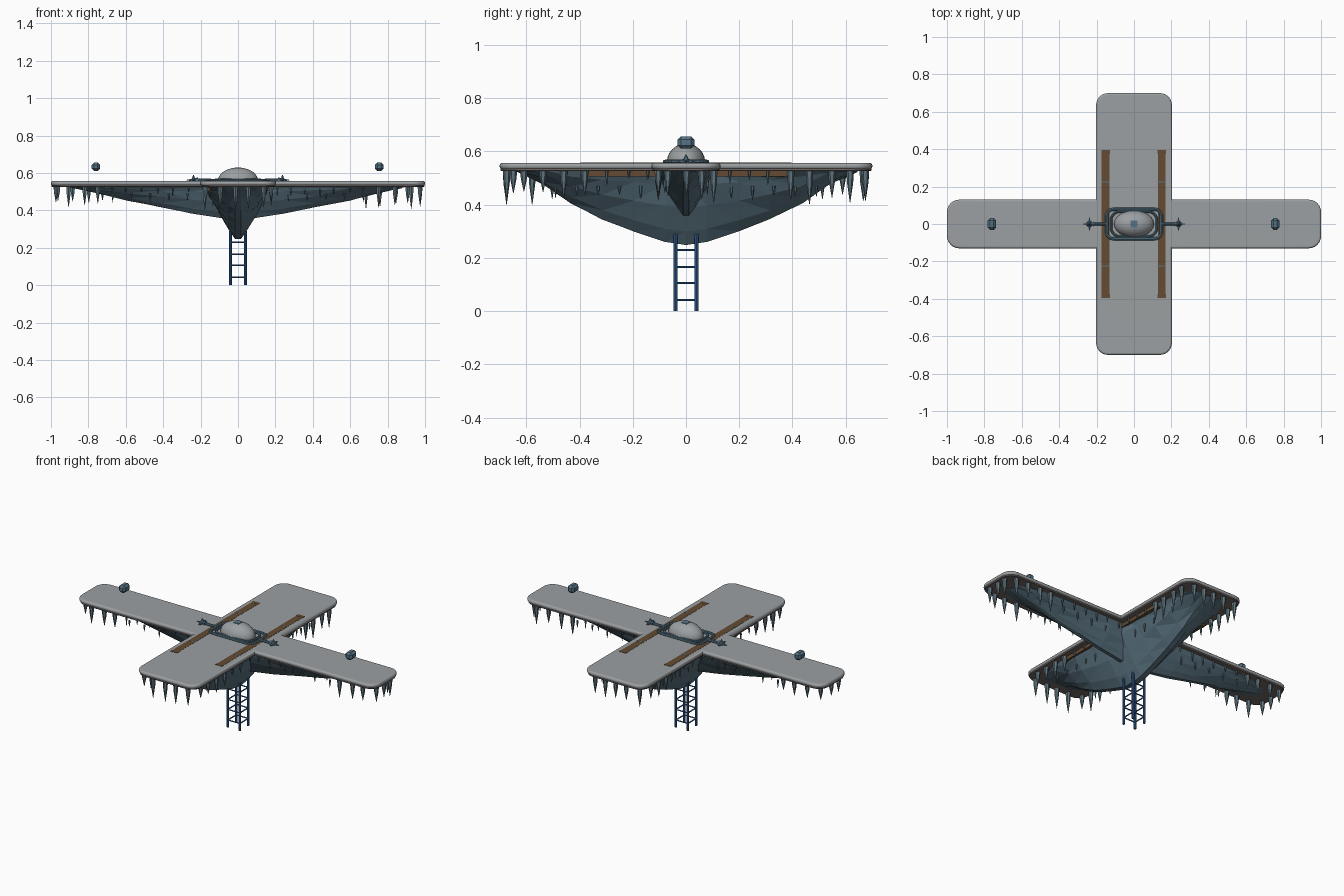
import bpy, bmesh, math, random
from mathutils import Vector, Matrix

random.seed(4)
cube = bpy.data.objects.get("Cube")
if cube:
    bpy.data.objects.remove(cube, do_unlink=True)


def material(name, rgb):
    m = bpy.data.materials.new(name)
    m.use_nodes = True
    m.diffuse_color = (*rgb, 1)
    m.node_tree.nodes["Principled BSDF"].inputs["Base Color"].default_value = (*rgb, 1)
    return m


SNOW = material("snow grey", (0.33, 0.35, 0.36))
EARTH = material("dark earth", (0.16, 0.135, 0.125))
ROCK = material("slate rock", (0.1, 0.167, 0.212))
ICE = material("icicle slate", (0.12, 0.18, 0.215))
WOOD = material("brown wood", (0.125, 0.07, 0.032))
METAL = material("blue metal", (0.095, 0.178, 0.24))
NAVY = material("navy ladder", (0.035, 0.12, 0.33))


def finish(name, bm, mat, smooth=None):
    bmesh.ops.recalc_face_normals(bm, faces=bm.faces)
    mesh = bpy.data.meshes.new(name)
    bm.to_mesh(mesh)
    bm.free()
    mesh.materials.append(mat)
    ob = bpy.data.objects.new(name, mesh)
    bpy.context.collection.objects.link(ob)
    if smooth:
        bpy.ops.object.select_all(action="DESELECT")
        ob.select_set(True)
        bpy.context.view_layer.objects.active = ob
        bpy.ops.object.shade_smooth_by_angle(angle=math.radians(smooth))
    return ob


def add_box(bm, centre, size):
    bmesh.ops.create_cube(bm, size=1, matrix=Matrix.Translation(centre) @ Matrix.Diagonal((*size, 1)))


def add_rod(bm, a, b, r, r2=None, sides=8):
    a, b = Vector(a), Vector(b)
    d = b - a
    rot = d.to_track_quat("Z", "Y").to_matrix().to_4x4()
    bmesh.ops.create_cone(bm, cap_ends=True, segments=sides, radius1=r,
                          radius2=r if r2 is None else r2, depth=d.length,
                          matrix=Matrix.Translation((a + b) / 2) @ rot)


def arc(cx, cy, r, start, steps=6):
    return [(cx + r * math.cos(start + i * math.pi / 2 / steps),
             cy + r * math.sin(start + i * math.pi / 2 / steps)) for i in range(steps + 1)]


def cross_outline(inset=0.0, r=0.065):
    """Plus-shaped outline with rounded outer corners."""
    lx, ly, wx, wy = 1 - inset, 0.7 - inset, 0.203 - inset, 0.13 - inset
    h = math.pi / 2
    return (arc(lx - r, wy - r, r, 0) + [(wx, wy)] +
            arc(wx - r, ly - r, r, 0) + arc(-wx + r, ly - r, r, h) + [(-wx, wy)] +
            arc(-lx + r, wy - r, r, h) + arc(-lx + r, -wy + r, r, 2 * h) + [(-wx, -wy)] +
            arc(-wx + r, -ly + r, r, 2 * h) + arc(wx - r, -ly + r, r, 3 * h) + [(wx, -wy)] +
            arc(lx - r, -wy + r, r, 3 * h))


def slab(name, inset, z0, z1, mat, bevel):
    bm = bmesh.new()
    face = bm.faces.new([bm.verts.new((x, y, z0)) for x, y in cross_outline(inset)])
    top = bmesh.ops.extrude_face_region(bm, geom=[face])["geom"]
    bmesh.ops.translate(bm, verts=[v for v in top if isinstance(v, bmesh.types.BMVert)],
                        vec=(0, 0, z1 - z0))
    rim = [e for e in bm.edges if abs(e.verts[0].co.z - e.verts[1].co.z) < 1e-5]
    bmesh.ops.bevel(bm, geom=rim, offset=bevel, segments=3, profile=0.5, affect="EDGES")
    ob = finish(name, bm, mat, 50)
    ob.modifiers.new("flat_top_shading", "WEIGHTED_NORMAL").keep_sharp = True


# Snowy cross-shaped deck on a thin layer of earth
slab("snow_deck", 0, 0.532, 0.557, SNOW, 0.011)
slab("earth_layer", 0.004, 0.526, 0.539, EARTH, 0.003)


# Faceted rock keels under both arms
def keel(name, along_y, stations, top=0.53):
    bm = bmesh.new()
    profile = [(1, 0), (0.87, 0.2), (0.64, 0.5), (0.32, 0.82), (0.1, 1)]
    full = [(-t, w, z) for t, w, z in reversed(stations)] + stations[1:]
    rings = []
    for t, w, z in full:
        ring = []
        for s, (fw, fd) in [(1, p) for p in profile] + [(-1, p) for p in reversed(profile)]:
            n = random.uniform(0.94, 1.06) if 0 < fd < 1 else 1
            u = t * (1 - 0.03 * random.random())
            side, height = s * fw * w * n, top - fd * (top - z)
            ring.append(bm.verts.new((side, u, height) if along_y else (u, side, height)))
        rings.append(ring)
    for a, b in zip(rings, rings[1:]):
        for i in range(len(a)):
            j = (i + 1) % len(a)
            bm.faces.new((a[i], a[j], b[j], b[i]))
    bm.faces.new(rings[0])
    bm.faces.new(rings[-1])
    bmesh.ops.triangulate(bm, faces=bm.faces)
    finish(name, bm, ROCK)


keel("long_keel", True, [(0, 0.17, 0.248), (0.08, 0.17, 0.26), (0.2, 0.17, 0.30), (0.32, 0.17, 0.345),
                         (0.44, 0.167, 0.405), (0.55, 0.155, 0.475), (0.645, 0.12, 0.521)])
keel("wing_keel", False, [(0, 0.108, 0.355), (0.1, 0.108, 0.36), (0.25, 0.108, 0.383), (0.42, 0.107, 0.418),
                          (0.6, 0.104, 0.452), (0.75, 0.096, 0.49), (0.9, 0.065, 0.522)])


# Icicles along the rim, long towards the arm ends and short near the middle
def add_icicle(bm, x, y, z, length, r):
    add_rod(bm, (x, y, z), (x, y, z - length * 0.4), r, r * 0.8, 6)
    add_rod(bm, (x, y, z - length * 0.4), (x, y, z - length), r * 0.8, 0.001, 6)


bm = bmesh.new()
rim = [Vector(p) for p in cross_outline(0.026, 0.045)]
carry = 0.0
for a, b in zip(rim, rim[1:] + rim[:1]):
    span = (b - a).length
    while carry < span:
        p = a.lerp(b, carry / span)
        outer = abs(p.x) > 0.68 or abs(p.y) > 0.38
        length = random.uniform(0.075, 0.13) if outer else random.uniform(0.03, 0.065)
        add_icicle(bm, p.x, p.y, 0.53, length, 0.0145 if outer else 0.006)
        carry += random.uniform(0.068, 0.088)
    carry -= span
# Small spikes hanging from the rock flanks
for sx in (-1, 1):
    for sy in (-1, 1):
        for i in range(5):
            add_icicle(bm, sx * (0.27 + 0.1 * i), sy * 0.08, 0.49, random.uniform(0.03, 0.055), 0.006)
            add_icicle(bm, sx * 0.135, sy * (0.17 + 0.08 * i), 0.47, random.uniform(0.03, 0.055), 0.006)
finish("icicles", bm, ICE, 40)

# Wooden rails let into the deck, with metal bands
wood, bands = bmesh.new(), bmesh.new()
for x in (-0.152, 0.148):
    add_box(wood, (x, 0, 0.5315), (0.042, 0.78, 0.053))
    for y in (-0.385, 0.385):
        add_box(wood, (x, y, 0.5315), (0.046, 0.022, 0.0545))
    for y in (-0.225, 0.225):
        add_box(bands, (x, y, 0.556), (0.044, 0.006, 0.005))
finish("wooden_rails", wood, WOOD)
finish("rail_bands", bands, METAL)

# Central dome
bm = bmesh.new()
bmesh.ops.create_uvsphere(bm, u_segments=24, v_segments=12, radius=1,
                          matrix=Matrix.Translation((0, 0, 0.56)) @ Matrix.Diagonal((0.107, 0.072, 0.069, 1)))
finish("dome", bm, SNOW, 50)
bm = bmesh.new()
add_box(bm, (0, 0, 0.6265), (0.036, 0.036, 0.006))
finish("dome_cap", bm, METAL)


# Rounded frames around the dome
def frame(name, hx, hy, r, z, thick):
    h = math.pi / 2
    pts = (arc(hx - r, hy - r, r, 0) + arc(r - hx, hy - r, r, h) +
           arc(r - hx, r - hy, r, 2 * h) + arc(hx - r, r - hy, r, 3 * h))
    bm = bmesh.new()
    for a, b in zip(pts, pts[1:] + pts[:1]):
        if (Vector(a) - Vector(b)).length > 1e-5:
            add_rod(bm, (*a, z), (*b, z), thick)
    finish(name, bm, METAL, 40)


frame("outer_frame", 0.146, 0.079, 0.036, 0.56, 0.0085)
frame("inner_frame", 0.122, 0.066, 0.045, 0.562, 0.007)

# Pointed finials either side of the frame
bm = bmesh.new()
for s in (-1, 1):
    add_rod(bm, (s * 0.145, 0, 0.561), (s * 0.225, 0, 0.561), 0.0085)
    add_rod(bm, (s * 0.215, 0, 0.562), (s * 0.275, 0, 0.562), 0.014, 0.001, 6)
    add_rod(bm, (s * 0.238, 0, 0.556), (s * 0.238, 0, 0.588), 0.018, 0.002, 6)
    for t in (-1, 1):
        add_rod(bm, (s * 0.238, 0, 0.562), (s * 0.238, t * 0.034, 0.562), 0.013, 0.002, 6)
finish("finials", bm, METAL)

# Floating lanterns above the wing tips
for name, x in (("left_lantern", 0.755), ("right_lantern", -0.76)):
    bm = bmesh.new()
    add_box(bm, (x, 0, 0.633), (0.044, 0.062, 0.045))
    bmesh.ops.bevel(bm, geom=bm.edges[:], offset=0.012, segments=1, affect="EDGES")
    finish(name, bm, METAL)

# Four-sided ladder
bm = bmesh.new()
R = 0.04
corners = [(R, R), (-R, R), (-R, -R), (R, -R)]
for a, b in zip(corners, corners[1:] + corners[:1]):
    add_rod(bm, (*a, 0), (*a, 0.29), 0.0075)
    for z in (0.042, 0.106, 0.166, 0.23):
        add_rod(bm, (*a, z), (*b, z), 0.004, sides=6)
finish("ladder", bm, NAVY, 40)
